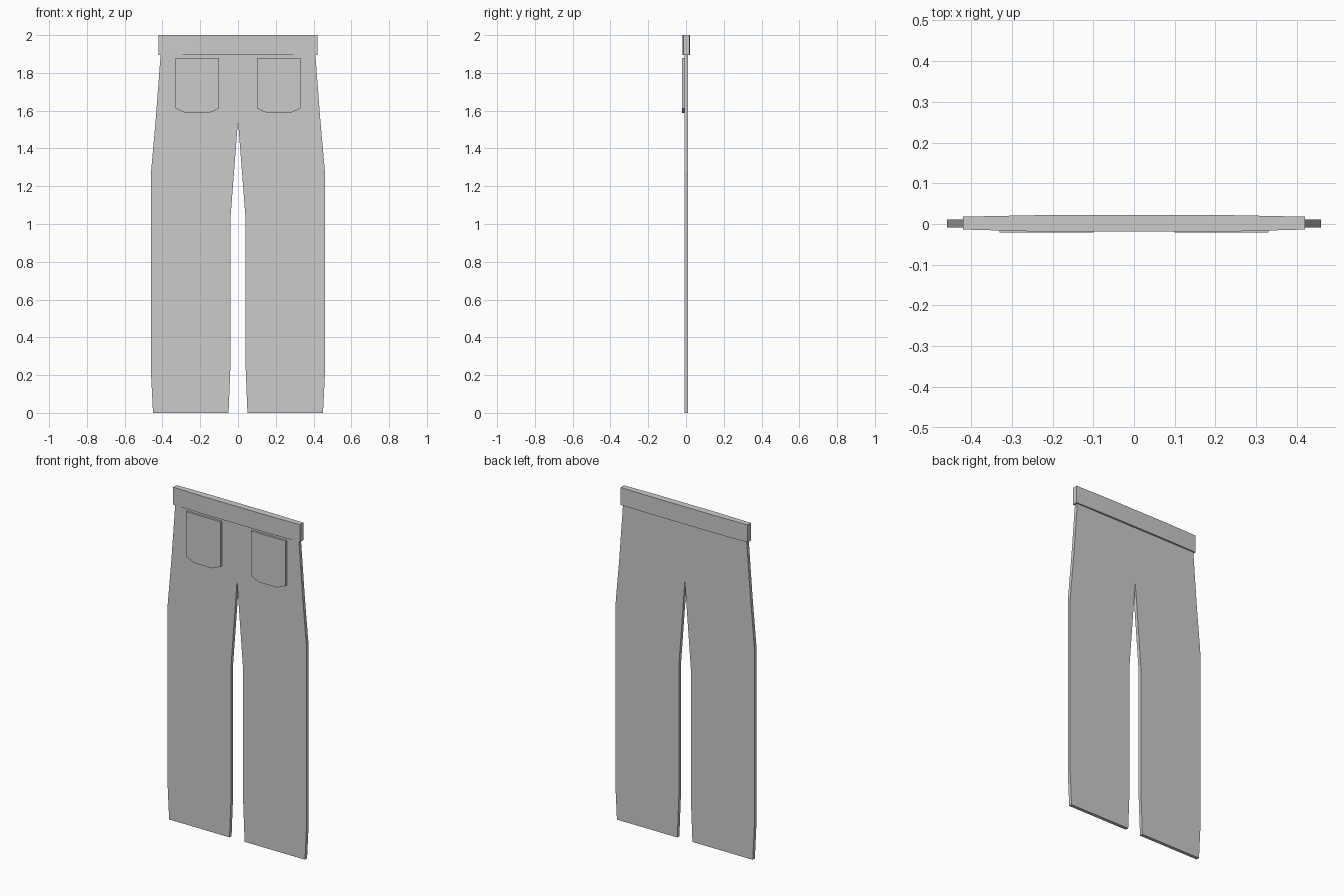
import bpy, bmesh

if "Cube" in bpy.data.objects:
    bpy.data.objects.remove(bpy.data.objects["Cube"])


def slab(name, outline, a, b, axis):
    """Closed prism: 2D outline swept from a to b along y or z."""
    def place(p, t):
        return (p[0], t, p[1]) if axis == 'y' else (p[0], p[1], t)
    bm = bmesh.new()
    lo = [bm.verts.new(place(p, a)) for p in outline]
    hi = [bm.verts.new(place(p, b)) for p in outline]
    n = len(outline)
    bm.faces.new(lo)
    bm.faces.new(hi[::-1])
    for i in range(n):
        j = (i + 1) % n
        bm.faces.new((lo[j], lo[i], hi[i], hi[j]))
    bmesh.ops.recalc_face_normals(bm, faces=bm.faces)
    mesh = bpy.data.meshes.new(name)
    bm.to_mesh(mesh)
    bm.free()
    obj = bpy.data.objects.new(name, mesh)
    bpy.context.collection.objects.link(obj)
    return obj


# Trouser legs and seat: half outline from crotch round to the waist, mirrored
half = [(0.04, 1.03), (0.04, 0.25), (0.05, 0), (0.45, 0), (0.46, 0.2),
        (0.46, 1.28), (0.435, 1.56), (0.408, 1.92)]
outline = [(0, 1.55)] + half + [(-x, z) for x, z in reversed(half)]
slab("trouser_legs", outline, -0.009, 0.011, 'y')

# Waistband: slightly bulged front and back
front = [(-0.42, -0.0135), (-0.22, -0.019), (0.22, -0.019), (0.42, -0.0135)]
back = [(0.42, 0.018), (0.22, 0.022), (-0.22, 0.022), (-0.42, 0.018)]
slab("waistband", front + back, 1.895, 2.0, 'z')

# Patch pockets on the front
pocket = [(0.10, 1.88), (0.10, 1.612), (0.155, 1.587), (0.275, 1.587),
          (0.33, 1.612), (0.33, 1.88)]
for name, s in (("left_pocket", 1), ("right_pocket", -1)):
    slab(name, [(s * x, z) for x, z in pocket], -0.021, -0.007, 'y')
